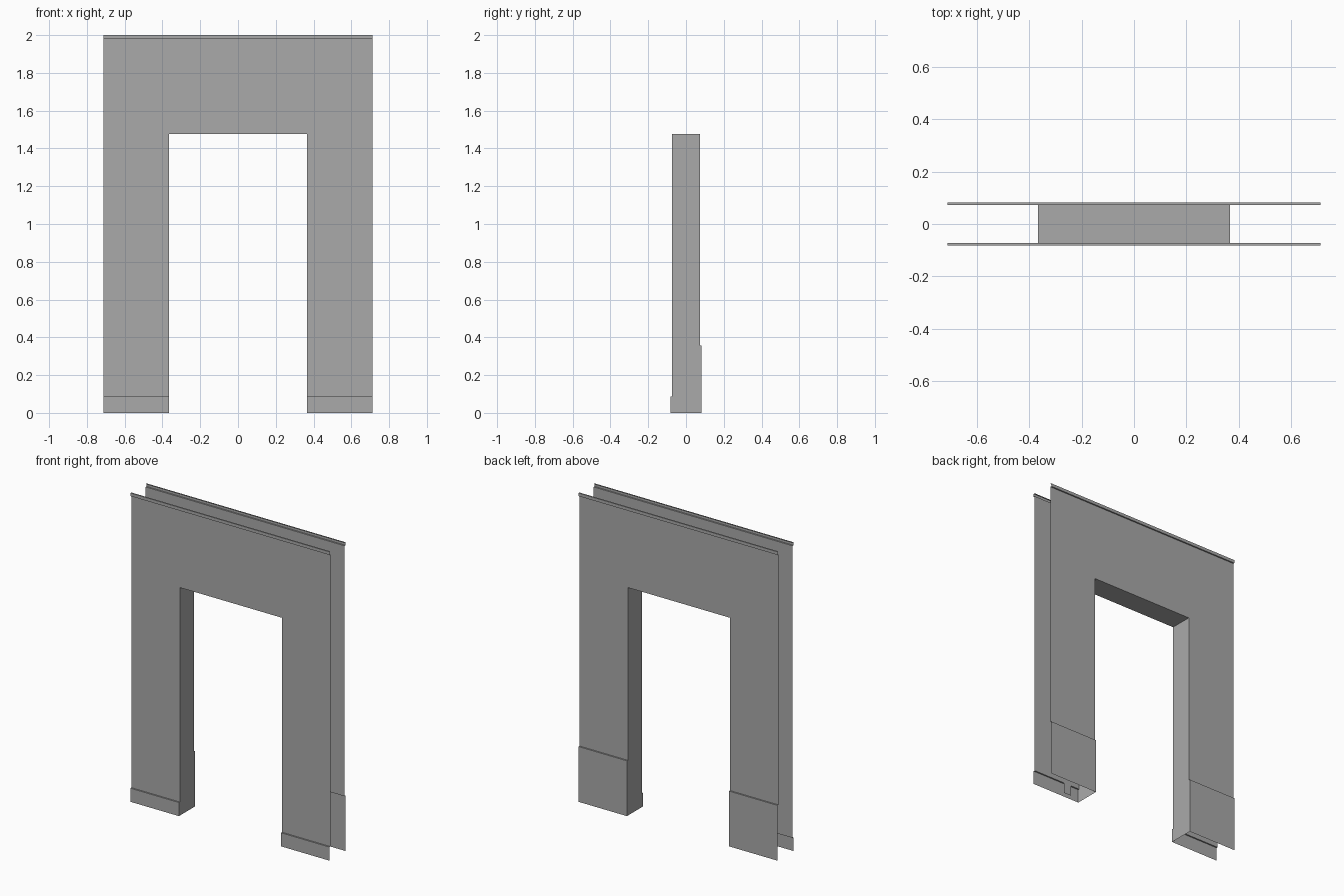
import bpy
import bmesh

cube = bpy.data.objects.get("Cube")
if cube:
    bpy.data.objects.remove(cube, do_unlink=True)

# Overall sizes
HALF_W, OPEN_W = 0.713, 0.366
HEAD, TOP, TRIM = 1.477, 2.0, 1.98
WALL_Y, OUT_Y = 0.073, 0.082
FRONT_BASE, BACK_BASE = 0.088, 0.358

grey = bpy.data.materials.new("wall grey")
grey.use_nodes = True
colour = (0.4, 0.4, 0.4, 1.0)
grey.diffuse_color = colour
bsdf = next(n for n in grey.node_tree.nodes if n.type == 'BSDF_PRINCIPLED')
bsdf.inputs["Base Color"].default_value = colour


def make_object(name, faces):
    """Build a thin sheet object from a list of corner loops."""
    bm = bmesh.new()
    for corners in faces:
        bm.faces.new([bm.verts.new(c) for c in corners])
    bmesh.ops.remove_doubles(bm, verts=bm.verts, dist=0.0001)
    mesh = bpy.data.meshes.new(name)
    bm.to_mesh(mesh)
    bm.free()
    mesh.materials.append(grey)
    obj = bpy.data.objects.new(name, mesh)
    bpy.context.collection.objects.link(obj)
    return obj


def sweep(profile, x0, x1, side):
    """Sweep a (depth, height) profile along x; side is -1 front, 1 back."""
    faces = []
    for (d0, z0), (d1, z1) in zip(profile, profile[1:]):
        quad = [(x0, side * d0, z0), (x1, side * d0, z0),
                (x1, side * d1, z1), (x0, side * d1, z1)]
        faces.append(quad if side < 0 else quad[::-1])
    return faces


# Front and back sheets: wall, stepped skirting and top trim
for name, side, base in (("front", -1, FRONT_BASE), ("back", 1, BACK_BASE)):
    skirting = [(OUT_Y, 0), (OUT_Y, base), (WALL_Y, base)]
    leg = [(WALL_Y, base), (WALL_Y, HEAD)]
    header = [(WALL_Y, HEAD), (WALL_Y, TRIM)]
    trim = [(WALL_Y, TRIM), (OUT_Y, TRIM), (OUT_Y, TOP), (WALL_Y, TOP)]
    wall_faces, skirting_faces = [], []
    for x0, x1 in ((-HALF_W, -OPEN_W), (OPEN_W, HALF_W)):
        wall_faces += sweep(leg, x0, x1, side)
        skirting_faces += sweep(skirting, x0, x1, side)
    # header is split above the legs so that its corners meet them
    for x0, x1 in ((-HALF_W, -OPEN_W), (-OPEN_W, OPEN_W), (OPEN_W, HALF_W)):
        wall_faces += sweep(header, x0, x1, side)
    make_object(name + "_wall", wall_faces)
    make_object(name + "_skirting", skirting_faces)
    make_object(name + "_top_trim", sweep(trim, -HALF_W, HALF_W, side))

# Doorway lining: stepped jambs and the flat soffit
outline = [(-OUT_Y, 0), (OUT_Y, 0), (OUT_Y, BACK_BASE), (WALL_Y, BACK_BASE),
           (WALL_Y, HEAD), (-WALL_Y, HEAD), (-WALL_Y, FRONT_BASE),
           (-OUT_Y, FRONT_BASE)]
for name, s in (("right_jamb", -1), ("left_jamb", 1)):
    loop = [(s * OPEN_W, y, z) for y, z in outline]
    make_object(name, [loop if s < 0 else loop[::-1]])
make_object("soffit", [[(-OPEN_W, -WALL_Y, HEAD), (-OPEN_W, WALL_Y, HEAD),
                        (OPEN_W, WALL_Y, HEAD), (OPEN_W, -WALL_Y, HEAD)]])

# Small tab hanging behind the front skirting
make_object("skirting_tab", sweep([(WALL_Y, 0.02), (WALL_Y, FRONT_BASE)],
                                  0.43, 0.484, 1)).location.y = -2 * WALL_Y
